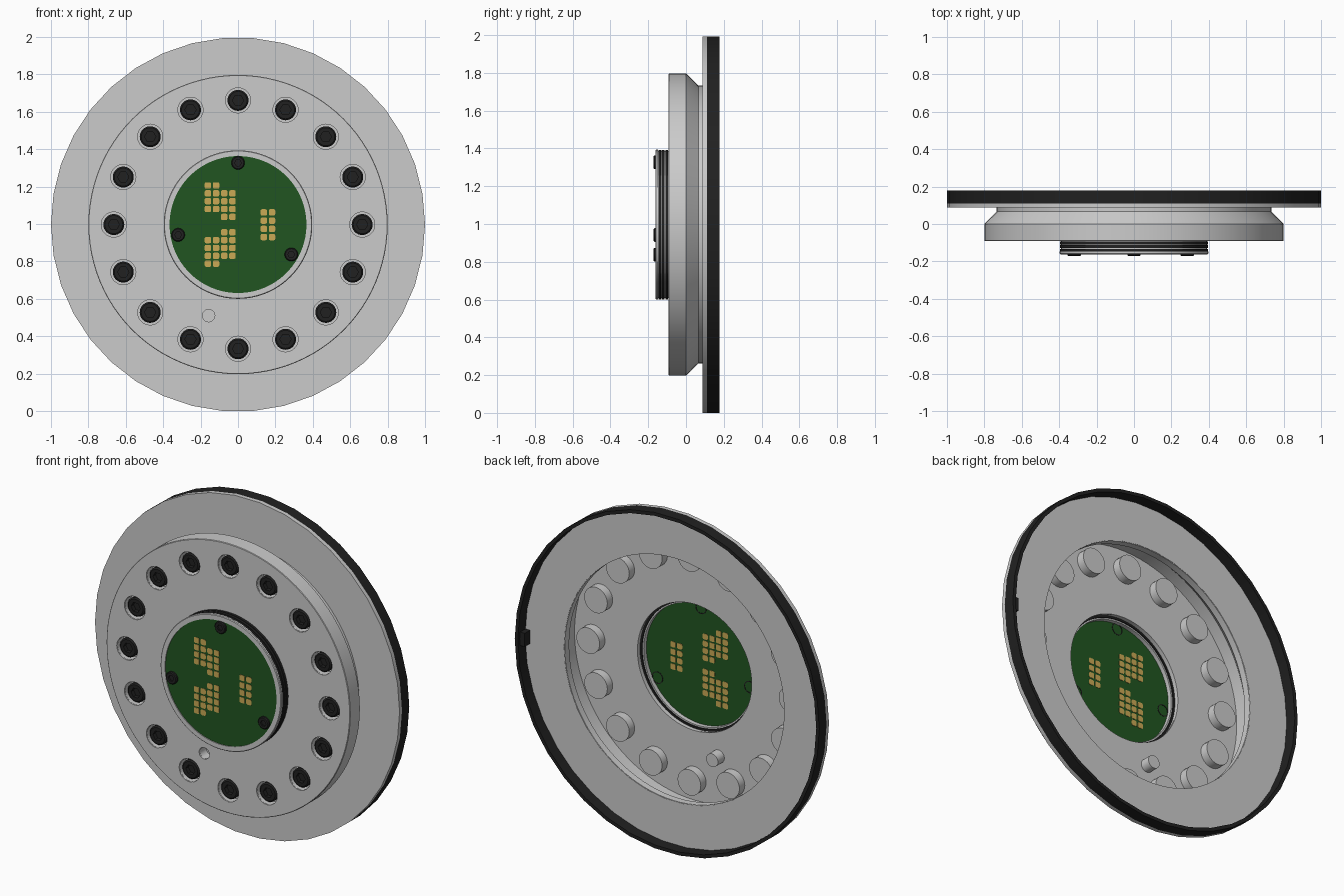
import bpy, bmesh
from math import sin, cos, pi, radians
from mathutils import Matrix

if "Cube" in bpy.data.objects:
    bpy.data.objects.remove(bpy.data.objects["Cube"])

ZC = 0.997  # height of the disc axis


def colour(name, rgb):
    m = bpy.data.materials.new(name)
    m.diffuse_color = (*rgb, 1)
    m.use_nodes = True
    m.node_tree.nodes["Principled BSDF"].inputs["Base Color"].default_value = m.diffuse_color
    return m


BLACK = colour("black", (0.015, 0.015, 0.015))
GREEN = colour("board_green", (0.015, 0.09, 0.015))
GOLD = colour("gold", (0.6, 0.4, 0.09))


def finish(name, bm, mat=None):
    bmesh.ops.recalc_face_normals(bm, faces=bm.faces)
    me = bpy.data.meshes.new(name)
    bm.to_mesh(me)
    bm.free()
    if mat:
        me.materials.append(mat)
    ob = bpy.data.objects.new(name, me)
    bpy.context.collection.objects.link(ob)
    return ob


def lathe(name, pts, segs, mat=None, at=(0, 0), closed=True):
    """Revolve (radius, y) points about the y axis."""
    bm = bmesh.new()
    rings = []
    for i in range(segs):
        a = 2 * pi * i / segs
        rings.append([bm.verts.new((r * cos(a), y, r * sin(a))) for r, y in pts])
    n = len(pts)
    for i in range(segs):
        p, q = rings[i], rings[(i + 1) % segs]
        for j in range(n if closed else n - 1):
            k = (j + 1) % n
            bm.faces.new((p[j], p[k], q[k], q[j]))
    bmesh.ops.remove_doubles(bm, verts=bm.verts, dist=1e-5)
    ob = finish(name, bm, mat)
    ob.location = (at[0], 0, ZC + at[1])
    return ob


def rod(name, r, y0, y1, segs, mat=None, at=(0, 0)):
    return lathe(name, [(0, y0), (r, y0), (r, y1), (0, y1)], segs, mat, at, False)


def ring(name, r0, r1, y0, y1, segs, mat=None):
    return lathe(name, [(r0, y0), (r1, y0), (r1, y1), (r0, y1)], segs, mat)


def cut(ob, cutter):
    mod = ob.modifiers.new("cut", 'BOOLEAN')
    mod.operation = 'DIFFERENCE'
    mod.solver = 'EXACT'
    mod.object = cutter
    bpy.context.view_layer.objects.active = ob
    bpy.ops.object.modifier_apply(modifier=mod.name)
    bpy.data.objects.remove(cutter)


def copy(ob, name, at):
    c = bpy.data.objects.new(name, ob.data)
    c.location = (at[0], 0, ZC + at[1])
    bpy.context.collection.objects.link(c)
    return c


def boxes(name, items, mat, bevel=0):
    """Boxes given as (x, y, z, width, depth, height), rounded along y."""
    bm = bmesh.new()
    for x, y, z, w, d, h in items:
        m = Matrix.Translation((x, y, z)) @ Matrix.Diagonal((w, d, h, 1))
        vs = bmesh.ops.create_cube(bm, size=1, matrix=m)["verts"]
        if bevel:
            es = {e for v in vs for e in v.link_edges
                  if abs(e.verts[0].co.y - e.verts[1].co.y) > d / 2}
            bmesh.ops.bevel(bm, geom=list(es), offset=bevel, segments=2,
                            profile=0.5, affect='EDGES')
    ob = finish(name, bm, mat)
    ob.location.z = ZC
    return ob


# thin hollow housing with conical neck
housing = lathe("housing", [
    (0.375, -0.092), (0.797, -0.092), (0.8, -0.089), (0.8, 0.0), (0.735, 0.066),
    (0.735, 0.108), (0.72, 0.108), (0.72, 0.068), (0.788, -0.003),
    (0.788, -0.08), (0.375, -0.08)], 96)

# wide flange, rubber rim and its key
ring("flange", 0.724, 1.0, 0.087, 0.11, 38)
ring("rubber_rim", 0.98, 1.0, 0.11, 0.178, 38, BLACK)
boxes("rim_key", [(0.967, 0.13, 0, 0.04, 0.06, 0.08)], BLACK)

# bolt circle: holes, closed cups, socket head bolts
spots = [(0.664 * cos(i * pi / 8), 0.664 * sin(i * pi / 8)) for i in range(16)]
for p in spots:
    cut(housing, rod("hole_cutter", 0.068, -0.2, -0.05, 32, at=p))


def cup(name, ro, ri, end, at):
    return lathe(name, [(0, end), (ro, end), (ro, -0.086), (ri, -0.086),
                        (ri, end - 0.008), (0, end - 0.008)], 32, None, at, False)


bolt_cup = cup("bolt_cup", 0.076, 0.067, -0.03, spots[0])
bolt = lathe("bolt", [(0, -0.084), (0.048, -0.084), (0.056, -0.077),
                      (0.056, -0.036), (0, -0.036)], 32, BLACK, spots[0], False)
cut(bolt, rod("socket_cutter", 0.03, -0.2, -0.06, 6, at=spots[0]))
for i, p in enumerate(spots[1:], 2):
    copy(bolt_cup, f"bolt_cup_{i}", p)
    copy(bolt, f"bolt_{i}", p)

# locating pin hole
pin = (-0.157, -0.487)
cut(housing, rod("pin_cutter", 0.034, -0.2, -0.05, 32, at=pin))
cup("pin_cup", 0.039, 0.033, -0.02, pin)

# centre boss with seals
lathe("boss", [
    (0.366, -0.162), (0.393, -0.162), (0.397, -0.158), (0.397, -0.148),
    (0.386, -0.148), (0.386, -0.08), (0.378, -0.08), (0.378, -0.115),
    (0.358, -0.115), (0.358, -0.142), (0.366, -0.142)], 96)
for i, (y0, y1) in enumerate([(-0.146, -0.133), (-0.129, -0.113), (-0.109, -0.094)], 1):
    ring(f"seal_{i}", 0.384, 0.396, y0, y1, 96, BLACK)
ring("boss_web", 0.384, 0.39, -0.15, -0.09, 96)
ring("inner_seal", 0.366, 0.38, -0.114, -0.108, 96, BLACK)

# circuit board
rod("circuit_board", 0.367, -0.157, -0.14, 96, GREEN)

# contact pads on both faces: two stepped blocks mirrored in z, one small block
pads = []
for s in (1, -1):
    for c in range(4):
        for r in range(4):
            z = 0.209 - 0.042 * r - (0.042 if c > 1 else 0)
            pads.append((-0.161 + 0.0437 * c, s * z))
pads += [(x, 0.065 - 0.044 * r) for x in (0.138, 0.182) for r in range(4)]
boxes("contact_pads", [(x, -0.1485, z, 0.035, 0.021, 0.034) for x, z in pads],
      GOLD, 0.008)

# board screws, seen as thin rings on the back
screw_spots = [(0, 0.33), (-0.32, -0.055), (0.285, -0.16)]
for i, p in enumerate(screw_spots, 1):
    s = lathe(f"board_screw_{i}", [(0, -0.172), (0.031, -0.172), (0.036, -0.167),
                                   (0.036, -0.15), (0, -0.15)], 24, BLACK, p, False)
    cut(s, rod("socket_cutter", 0.018, -0.2, -0.162, 6, at=p))
    b = ring(f"screw_ring_{i}", 0.031, 0.036, -0.145, -0.138, 24, BLACK)
    b.location = (p[0], 0, ZC + p[1])

# smooth round surfaces, keep edges crisp
bpy.ops.object.select_all(action='SELECT')
bpy.context.view_layer.objects.active = housing
bpy.ops.object.shade_smooth_by_angle(angle=radians(30))
